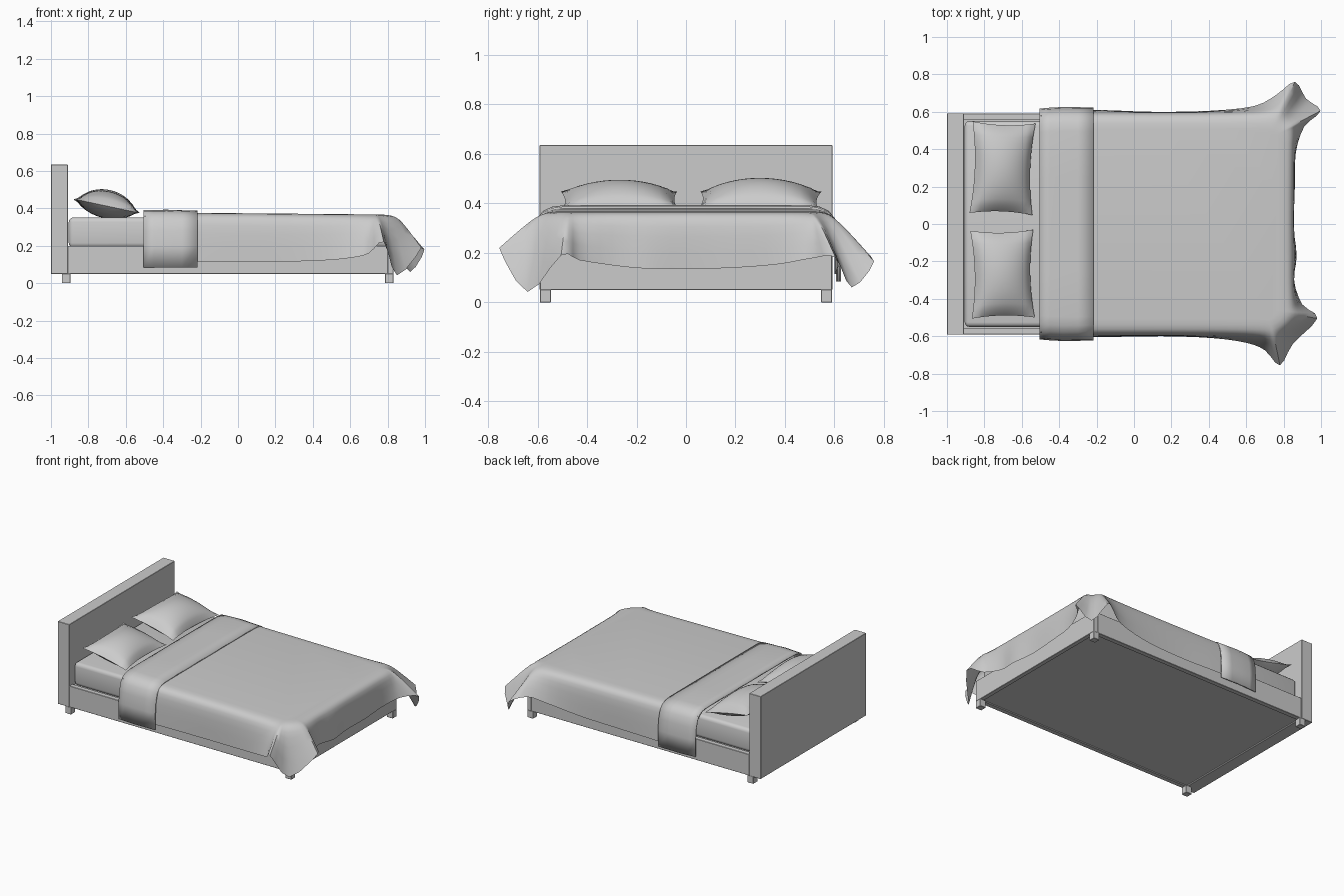
import bpy, bmesh
from math import radians
from mathutils import Vector, Matrix

if "Cube" in bpy.data.objects:
    bpy.data.objects.remove(bpy.data.objects["Cube"])


def finish(name, bm, smooth=None):
    bmesh.ops.recalc_face_normals(bm, faces=bm.faces[:])
    me = bpy.data.meshes.new(name)
    bm.to_mesh(me)
    bm.free()
    if smooth:
        me.shade_smooth()
        me.set_sharp_from_angle(angle=radians(smooth))
    ob = bpy.data.objects.new(name, me)
    bpy.context.collection.objects.link(ob)
    return ob


def box(name, lo, hi, bevel=0.002, segs=1, smooth=None):
    lo, hi = Vector(lo), Vector(hi)
    bm = bmesh.new()
    bmesh.ops.create_cube(bm, size=1, matrix=Matrix.Translation((lo + hi) / 2)
                          @ Matrix.Diagonal((*(hi - lo), 1)))
    bmesh.ops.bevel(bm, geom=bm.edges[:], offset=bevel, segments=segs, profile=0.5, affect='EDGES')
    return finish(name, bm, smooth)


def skin(bm, rows):
    """Quads between neighbouring rows of points; returns the vertices."""
    vs = [[bm.verts.new(p) for p in r] for r in rows]
    for a, b in zip(vs, vs[1:]):
        for i in range(len(a) - 1):
            bm.faces.new((a[i], a[i + 1], b[i + 1], b[i]))
    return vs


# Bed frame
box("headboard", (-1, -.592, .05), (-.91, .592, .635))
box("base_panel", (-.91, -.557, .057), (.8, .557, .19))
box("foot_rail", (.8, -.59, .05), (.832, .59, .2))
for side, s in (("front", -1), ("back", 1)):
    ys = sorted((s * .555, s * .59))
    box(side + "_rail", (-.91, ys[0], .05), (.8, ys[1], .2))
    yl = sorted((s * .545, s * .591))
    for end, x in (("head", -.942), ("foot", .786)):
        box(f"{side}_{end}_leg", (x, yl[0], 0), (x + .046, yl[1], .052))

# Mattress
box("mattress", (-.905, -.55, .19), (.81, .55, .352), .025, 3, 40)

# Duvet: hem line around the bed, with the two corners flaring out
hem = [(-.5, -.605, .11), (-.2, -.605, .115), (.15, -.6, .115), (.42, -.61, .12),
       (.6, -.635, .135), (.7, -.675, .16), (.78, -.755, .22), (.85, -.64, .042),
       (.98, -.505, .19), (.9, -.43, .17), (.855, -.3, .15), (.87, -.17, .137),
       (.852, 0, .135), (.86, .2, .14), (.865, .38, .155), (.91, .52, .18),
       (.997, .605, .18), (.92, .67, .06), (.86, .76, .165), (.76, .69, .2),
       (.64, .63, .16), (.4, .605, .125), (.1, .6, .115), (-.2, .61, .115), (-.5, .61, .11)]
hem = [Vector(p) for p in hem]


def spline(pts, n):
    """Catmull-Rom resampling of an open line."""
    ext = [2 * pts[0] - pts[1]] + pts + [2 * pts[-1] - pts[-2]]
    out = []
    for i in range(len(pts) - 1):
        a, b, c, d = ext[i:i + 4]
        for k in range(n):
            t = k / n
            out.append(.5 * (2 * b + (c - a) * t + (2 * a - 5 * b + 4 * c - d) * t * t
                             + (3 * b - a - 3 * c + d) * t ** 3))
    return out + [pts[-1]]


def drape(h):
    """Curve from the flat top over the mattress edge down to hem point h."""
    c = Vector((min(h.x, .72), max(-.46, min(.46, h.y)), 0))
    d = (Vector((h.x, h.y, 0)) - c).normalized()
    c += d * .05
    c.z = .376 - .009 * (c.x + .2)
    k = c + d * .09
    k.z = c.z - .008
    return [c * (1 - t) ** 3 + k * 3 * t * (1 - t) + h * t ** 3
            for t in (0, .12, .25, .38, .5, .62, .75, .88, 1)]


bm = bmesh.new()
rows = skin(bm, [drape(h) for h in spline(hem, 3)])
bm.faces.new([r[0] for r in rows])
finish("duvet", bm, 50)

# Folded-back band of the duvet
half = [(.25, .392), (.49, .391), (.535, .385), (.57, .368), (.594, .338),
        (.61, .28), (.617, .2), (.617, .085)]
prof = [(-y, z) for y, z in reversed(half)] + [(0, .392)] + half
stations = ((-.505, 0, 0), (-.45, .008, 0), (-.38, .014, .001), (-.3, .012, -.002), (-.216, .01, -.004))
bm = bmesh.new()
skin(bm, [[(x, y * (1 + w), z + dz * (z > .3)) for y, z in prof] for x, w, dz in stations])
band = finish("duvet_fold", bm, 50)
sol = band.modifiers.new("thickness", 'SOLIDIFY')
sol.thickness = .01
sol.offset = -1


# Pillows: pinched cushions with drawn-out corners, leaning on the headboard
def pillow(name, yc, half_y, height, turn):
    n = 14
    bm = bmesh.new()
    for up, h in ((1, height), (-1, .065)):
        rows = []
        for i in range(n + 1):
            u = 2 * i / n - 1
            row = []
            for j in range(n + 1):
                v = 2 * j / n - 1
                puff = max(0, (1 - u * u) * (1 - v * v)) ** .6
                row.append((.172 * u * (1 - .12 * (1 - v * v)),
                            half_y * v * (1 - .06 * (1 - u * u)),
                            up * h * puff))
            rows.append(row)
        skin(bm, rows)
    bmesh.ops.remove_doubles(bm, verts=bm.verts[:], dist=.0005)
    ob = finish(name, bm, 60)
    ob.location = (-.703, yc, .412)
    ob.rotation_euler = (0, radians(12), radians(turn))


pillow("back_pillow", .298, .245, .088, -2)
pillow("front_pillow", -.268, .235, .08, 1)
